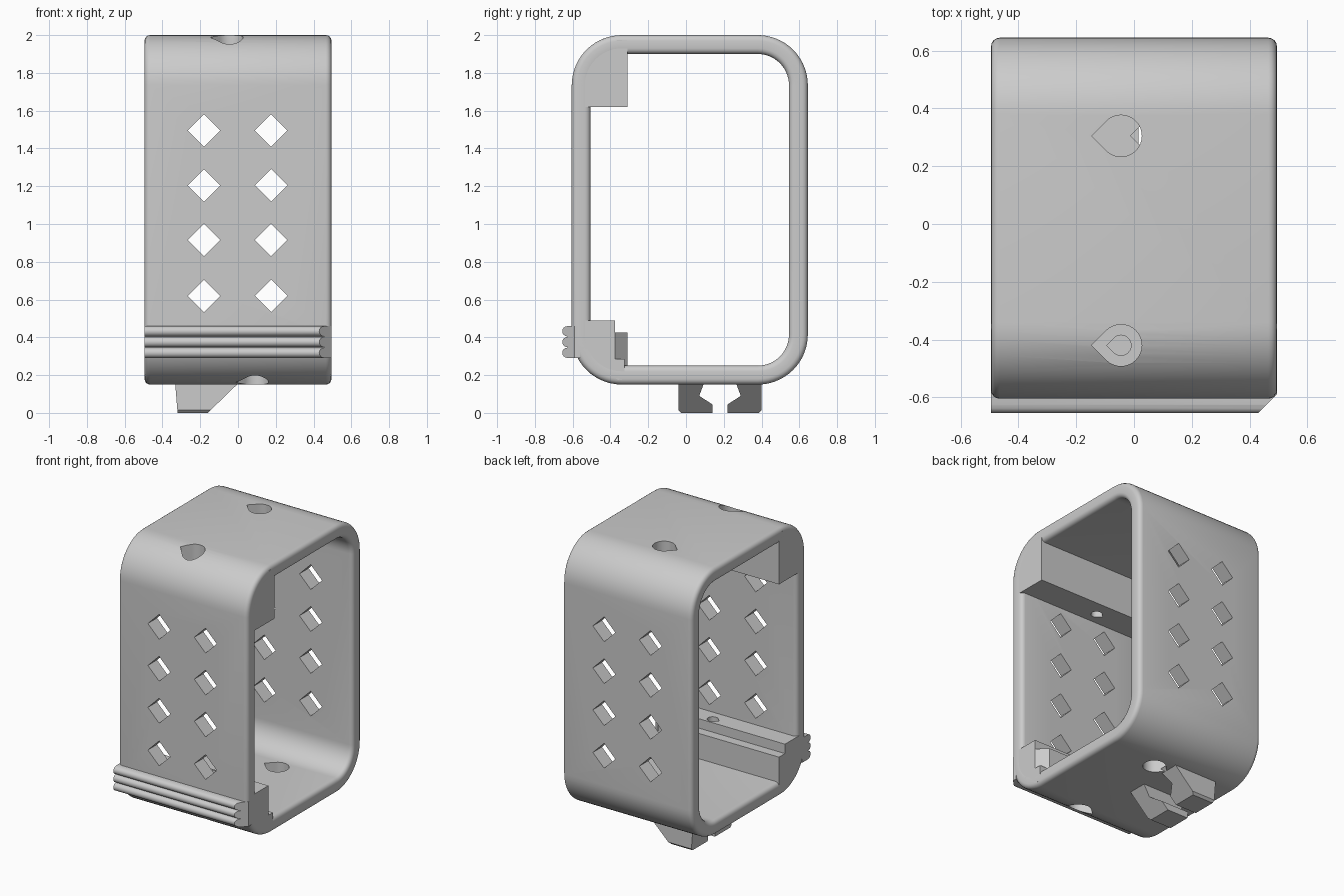
import bpy, bmesh
from math import sin, cos, pi, radians
from mathutils import Vector

cube = bpy.data.objects.get("Cube")
if cube:
    bpy.data.objects.remove(cube, do_unlink=True)

grey = bpy.data.materials.new("plain grey")
grey.use_nodes = True
COLOUR = (0.6, 0.6, 0.6, 1)
grey.diffuse_color = COLOUR
grey.node_tree.nodes["Principled BSDF"].inputs["Base Color"].default_value = COLOUR

HALF = 0.495          # half width along x
WALL = 0.1            # wall thickness
CORNER = 0.265        # outer corner radius


def finish(name, bm):
    bmesh.ops.recalc_face_normals(bm, faces=bm.faces)
    mesh = bpy.data.meshes.new(name)
    bm.to_mesh(mesh)
    bm.free()
    mesh.materials.append(grey)
    obj = bpy.data.objects.new(name, mesh)
    bpy.context.collection.objects.link(obj)
    return obj


def prism(name, profile, depth, cuts=()):
    """Extrude a closed 3D profile along depth, then slice it by (point, normal) planes."""
    bm = bmesh.new()
    face = bm.faces.new([bm.verts.new(p) for p in profile])
    ext = bmesh.ops.extrude_face_region(bm, geom=[face], use_keep_orig=True)
    moved = [v for v in ext["geom"] if isinstance(v, bmesh.types.BMVert)]
    bmesh.ops.translate(bm, verts=moved, vec=depth)
    for point, normal in cuts:
        geom = bm.verts[:] + bm.edges[:] + bm.faces[:]
        bmesh.ops.bisect_plane(bm, geom=geom, plane_co=point, plane_no=normal, clear_outer=True)
        bmesh.ops.holes_fill(bm, edges=[e for e in bm.edges if e.is_boundary])
    return finish(name, bm)


def along_x(name, yz, x0=-HALF, x1=HALF, cuts=()):
    return prism(name, [(x0, y, z) for y, z in yz], (x1 - x0, 0, 0), cuts)


def arc(cx, cy, r, a0, a1, n):
    return [(cx + r * cos(radians(a0 + (a1 - a0) * i / n)),
             cy + r * sin(radians(a0 + (a1 - a0) * i / n))) for i in range(n + 1)]


def frame_loop(inset):
    """Rounded rectangle in the y-z plane, moved inwards by inset."""
    r, pts = CORNER - inset, []
    centres = [(0.38, 1.735), (-0.34, 1.735), (-0.34, 0.415), (0.38, 0.415)]
    for k, (y, z) in enumerate(centres):
        pts += arc(y, z, r, 90 * k, 90 * k + 90, 14)
    return pts


def build_frame():
    # rounded wall section swept around the frame path
    b = 0.03
    section = []
    for k, (x, d) in enumerate([(HALF - b, WALL - b), (b - HALF, WALL - b),
                                (b - HALF, b), (HALF - b, b)]):
        section += arc(x, d, b, 90 * k, 90 * k + 90, 4)
    bm = bmesh.new()
    loops = [[bm.verts.new((x, y, z)) for y, z in frame_loop(d)] for x, d in section]
    for i, a in enumerate(loops):
        c = loops[(i + 1) % len(loops)]
        for j in range(len(a)):
            k = (j + 1) % len(a)
            bm.faces.new((a[j], a[k], c[k], c[j]))
    return finish("frame", bm)


def teardrop(x, y, r, z0, z1):
    pts = arc(x, y, r, -135, 135, 24) + [(x - r * 2 ** 0.5, y)]
    return prism("hole_cutter", [(px, py, z0) for px, py in pts], (0, 0, z1 - z0))


def cut(targets, cutters):
    for obj in targets:
        bpy.context.view_layer.objects.active = obj
        for cutter in cutters:
            mod = obj.modifiers.new("hole", "BOOLEAN")
            mod.operation = "DIFFERENCE"
            mod.solver = "EXACT"
            mod.object = cutter
            bpy.ops.object.modifier_apply(modifier=mod.name)
    for cutter in cutters:
        bpy.data.objects.remove(cutter, do_unlink=True)


# Main shell and the blocks inside its front corners
frame = build_frame()
upper_block = along_x("upper_block", [(-0.31, 1.62), (-0.31, 1.97), (-0.36, 1.975),
                                      (-0.5, 1.9), (-0.575, 1.76), (-0.575, 1.62)])
lower_block = along_x("lower_block", [(-0.375, 0.49), (-0.375, 0.285), (-0.325, 0.285),
                                      (-0.325, 0.18), (-0.36, 0.175), (-0.5, 0.25),
                                      (-0.575, 0.39), (-0.575, 0.49)])
block_step = along_x("block_step", [(-0.4, 0.425), (-0.31, 0.425), (-0.31, 0.2), (-0.4, 0.2)],
                     cuts=[((0.43, -0.31, 0), (1, 1, 0))])

# Diamond windows through front and back walls
cutters = []
for x in (-0.18, 0.175):
    for z in (0.62, 0.915, 1.205, 1.495):
        diamond = [(x + 0.086 * cos(k * pi / 2), -0.8, z + 0.086 * sin(k * pi / 2)) for k in range(4)]
        cutters.append(prism("window_cutter", diamond, (0, 1.6, 0)))
cut([frame], cutters)

# Teardrop screw holes, counterbored at the front
TOP_X, LOW_X, BACK_Y, FRONT_Y = -0.045, 0.09, 0.305, -0.42
cut([frame], [teardrop(TOP_X, BACK_Y, 0.072, 1.8, 2.1),
              teardrop(LOW_X, BACK_Y, 0.072, 0.05, 0.35)])
cut([frame, upper_block, lower_block, block_step],
    [teardrop(TOP_X, FRONT_Y, 0.072, 1.74, 2.1), teardrop(TOP_X, FRONT_Y, 0.035, 1.5, 1.8),
     teardrop(LOW_X, FRONT_Y, 0.072, 0.05, 0.4), teardrop(LOW_X, FRONT_Y, 0.035, 0.3, 0.6)])

# Grip ridges across the lower front, mitred at one end
ridge = [(-0.56, 0.46), (-0.625, 0.46)]
for z in (0.432, 0.375, 0.318):
    ridge += arc(-0.628, z, 0.027, 90, 270, 8)
ridge += [(-0.625, 0.29), (-0.56, 0.29)]
along_x("grip_ridges", ridge, cuts=[((0.43, -0.655, 0), (1, -1, 0))])

# Pair of hooked clips underneath, facing each other
hook = [(-0.04, 0.17), (-0.04, 0.015), (-0.025, 0), (0.14, 0), (0.14, 0.045),
        (0.07, 0.09), (0.1, 0.17)]
slopes = [((-0.16, 0, 0), Vector((0.155, 0, -0.16))), ((-0.32, 0, 0), (-0.15, 0, -0.012))]
along_x("front_clip", hook, -0.36, 0.04, slopes)
along_x("back_clip", [(0.36 - y, z) for y, z in hook], -0.36, 0.04, slopes)

# Smooth curves, sharp edges
for obj in bpy.context.collection.objects:
    obj.select_set(obj.type == "MESH")
bpy.context.view_layer.objects.active = frame
bpy.ops.object.shade_smooth_by_angle(angle=radians(30))
